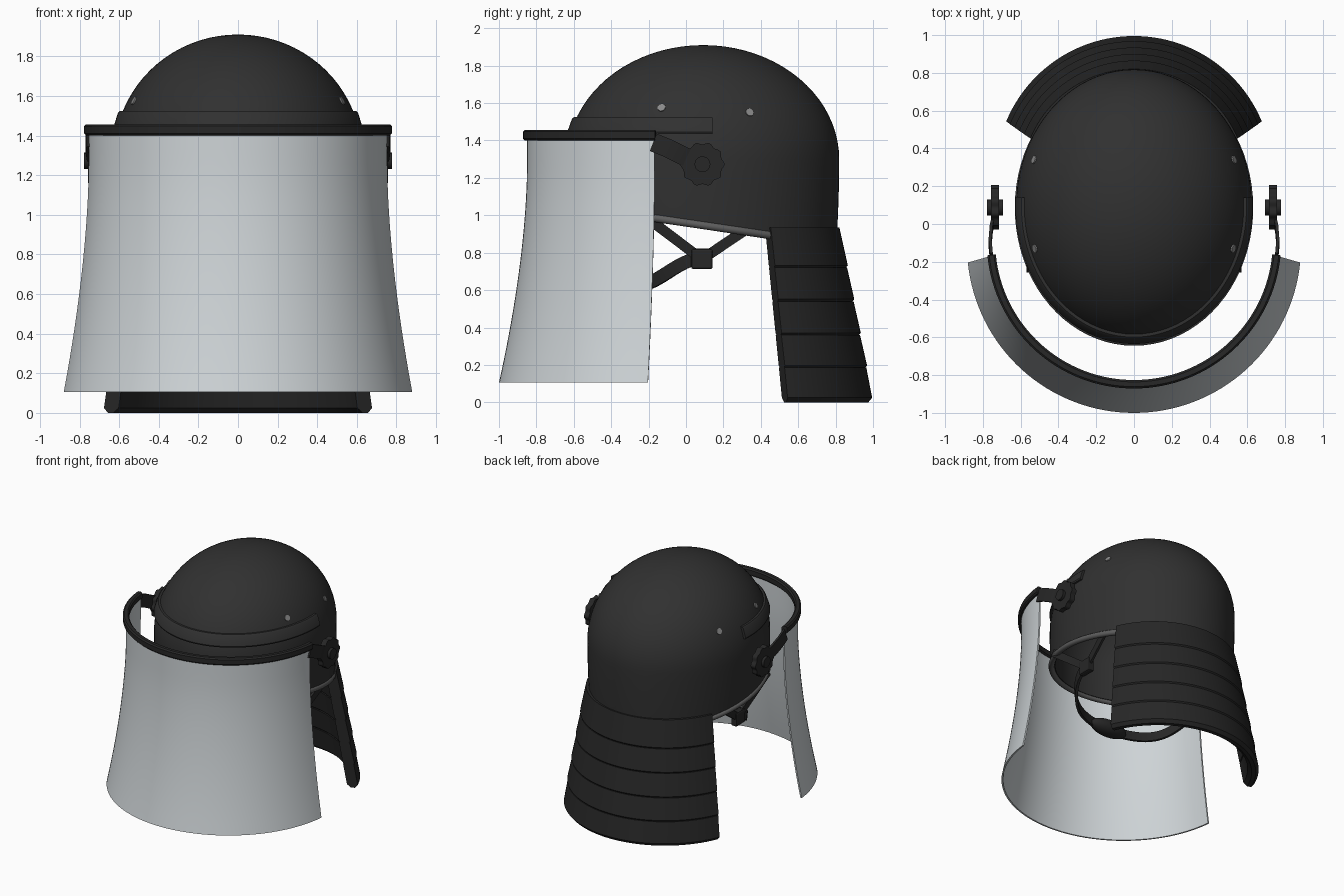
import bpy, bmesh
from math import sin, cos, pi, radians, sqrt
from mathutils import Vector

cube = bpy.data.objects.get("Cube")
if cube:
    bpy.data.objects.remove(cube, do_unlink=True)


def material(name, rgb):
    m = bpy.data.materials.new(name)
    m.use_nodes = True
    color = (*rgb, 1)
    m.diffuse_color = color
    m.node_tree.nodes["Principled BSDF"].inputs["Base Color"].default_value = color
    return m


SHELL = material("shell black", (0.03, 0.03, 0.03))
DARK = material("dark rubber", (0.02, 0.02, 0.02))
TRIM = material("trim grey", (0.11, 0.11, 0.11))
STEEL = material("screw grey", (0.25, 0.25, 0.25))
CLEAR = material("visor grey", (0.62, 0.66, 0.68))


def loft(name, rings, mat, loop=False, closed=True, angle=35):
    """Skin a list of equal cross-sections; cap the ends unless looped."""
    bm = bmesh.new()
    rows = [[bm.verts.new(p) for p in ring] for ring in rings]
    n = len(rows[0])
    for i in range(len(rows) if loop else len(rows) - 1):
        a, b = rows[i], rows[(i + 1) % len(rows)]
        for j in range(n if closed else n - 1):
            k = (j + 1) % n
            bm.faces.new((a[j], a[k], b[k], b[j]))
    if not loop:
        bm.faces.new(rows[0])
        bm.faces.new(rows[-1])
    bmesh.ops.remove_doubles(bm, verts=bm.verts, dist=0.0001)
    bmesh.ops.recalc_face_normals(bm, faces=bm.faces)
    mesh = bpy.data.meshes.new(name)
    bm.to_mesh(mesh)
    bm.free()
    mesh.materials.append(mat)
    obj = bpy.data.objects.new(name, mesh)
    bpy.context.collection.objects.link(obj)
    bpy.ops.object.select_all(action="DESELECT")
    obj.select_set(True)
    bpy.context.view_layer.objects.active = obj
    bpy.ops.object.shade_smooth_by_angle(angle=radians(angle))
    return obj


def arc(name, section, span, facing, mat, steps=64):
    """Sweep (radius, centre y, z) section points; facing -1 is front, 1 is back."""
    rings = []
    for i in range(steps + 1):
        t = radians(span) * (2 * i / steps - 1)
        rings.append([(r * sin(t), cy + facing * r * cos(t), z) for r, cy, z in section])
    return loft(name, rings, mat)


def strap(name, pts, width, thick, mat, normal=None):
    """Flat ribbon through points, facing outward from the helmet axis."""
    pts = [Vector(p) for p in pts]
    rings = []
    for i, p in enumerate(pts):
        tan = (pts[min(i + 1, len(pts) - 1)] - pts[max(i - 1, 0)]).normalized()
        n = Vector(normal) if normal else Vector((p.x, p.y - CY, 0)).normalized()
        w = tan.cross(n).normalized() * width / 2
        n = n * thick / 2
        rings.append([p + w + n, p - w + n, p - w - n, p + w - n])
    return loft(name, rings, mat)


def disc(name, centre, axis, depth, mat, radius, count=32):
    """Prism of given outline radius function, centred along axis."""
    axis = Vector(axis).normalized()
    u = axis.cross(Vector((0, 0, 1))).normalized()
    v = axis.cross(u)
    angles = [2 * pi * i / count for i in range(count)]
    outline = [(u * cos(a) + v * sin(a)) * radius(a) for a in angles]
    rings = [[Vector(centre) + axis * d + o for o in outline]
             for d in (-depth / 2, depth / 2)]
    return loft(name, rings, mat)


# Helmet surface: half ellipsoid above the waist, slightly tapering wall below
CY, WAIST, RX, RY, RZ = 0.092, 1.30, 0.625, 0.727, 0.61


def surface(a, z, off=0.0):
    if z > WAIST:
        f = sqrt(max(0, 1 - ((z - WAIST) / (RZ + off)) ** 2))
    else:
        f = 1 - 0.1 * (WAIST - z) ** 2
    return Vector(((RX + off) * f * sin(a), CY - (RY + off) * f * cos(a), z))


def rim_height(a):
    return 0.96 - 0.145 * (CY - RY * cos(a))


def meridian(a, off):
    low = rim_height(a)
    pts = [surface(a, low + (WAIST - low) * i / 6, off) for i in range(6)]
    return pts + [surface(a, WAIST + (RZ + off) * sin(pi / 2 * i / 20), off)
                  for i in range(21)]


turn = [2 * pi * i / 80 for i in range(80)]
loft("helmet_shell", [meridian(a, -0.035)[::-1] + meridian(a, 0) for a in turn],
     SHELL, loop=True, closed=False, angle=50)

# Edge trim tube around the shell opening
rings = []
for a in turn:
    c = surface(a, rim_height(a))
    out = Vector((sin(a), -cos(a), 0))
    rings.append([c + out * (0.022 * cos(b) - 0.008) + Vector((0, 0, 0.022 * sin(b)))
                  for b in [pi / 5 * k for k in range(10)]])
loft("edge_trim", rings, TRIM, loop=True, angle=60)

# Raised brow band wrapping the front half
rings = []
for i in range(61):
    a = radians(94) * (i / 30 - 1)
    rings.append([surface(a, 1.435, -0.01), surface(a, 1.435, 0.014),
                  surface(a, 1.445, 0.02), surface(a, 1.515, 0.02),
                  surface(a, 1.525, 0.014), surface(a, 1.525, -0.01)])
loft("brow_band", rings, SHELL)

# Flared visor
outer = []
for i in range(17):
    z = 0.105 + 1.315 * i / 16
    k = max(0, (1.25 - z) / 1.145) ** 1.7
    r = 0.757 + 0.127 * k
    outer.append((r, r - 0.85 - 0.15 * k, z))
inner = [(r - 0.012, cy, z) for r, cy, z in reversed(outer)]
arc("visor", outer + inner, 84.3, -1, CLEAR)

# Visor top rim with chamfered edges
arc("visor_rim", [(r, -0.091, z) for r, z in
                  ((0.735, 1.41), (0.745, 1.4), (0.77, 1.4), (0.78, 1.41),
                   (0.78, 1.447), (0.77, 1.457), (0.745, 1.457), (0.735, 1.447))],
    84.5, -1, DARK)

# Layered neck guard
levels = (0.935, 0.72, 0.54, 0.36, 0.185, 0)


def guard(z, off):
    k = 1 - z / 0.935
    return (0.594 + 0.142 * k + off, 0.226 + 0.038 * k, z)


for i in range(5):
    top, low = levels[i], levels[i + 1]
    lip = 0.006 if i < 4 else 0
    edge = 0.012 if i < 4 else 0.025
    arc("neck_guard_panel_%d" % (i + 1),
        [guard(top, 0), guard(low + edge, lip), guard(low, lip - edge),
         guard(low, -0.08 + edge), guard(low + edge, -0.08), guard(top, -0.08)],
        67.5, 1, DARK, 48)

# Chin strap loop and cup
loop = []
for i in range(41):
    t = pi / 2 * (i / 20 - 1)
    loop.append((0.52 * sin(t), 0.085 - 0.4 * cos(t), 0.62 + 0.15 * sin(t) ** 6))
strap("chin_strap", loop, 0.07, 0.02, DARK)

bpy.ops.mesh.primitive_uv_sphere_add(segments=24, ring_count=12, location=(0, -0.29, 0.61))
cup = bpy.context.object
cup.name = "chin_cup"
cup.scale = (0.16, 0.07, 0.06)
cup.data.materials.append(DARK)
bpy.ops.object.shade_smooth_by_angle(angle=radians(60))

# Parts repeated on both sides
for s, side in ((1, "left"), (-1, "right")):
    # Side straps meeting at a buckle
    for part, y, z in (("front", -0.24, 1.01), ("back", 0.36, 0.95)):
        strap("%s_strap_%s" % (part, side),
              [(s * 0.56, y, z), (s * 0.52, 0.085, 0.765)], 0.055, 0.018, DARK, (s, 0, 0))
    bpy.ops.mesh.primitive_cube_add(size=1, location=(s * 0.52, 0.085, 0.767))
    buckle = bpy.context.object
    buckle.name = "buckle_" + side
    buckle.dimensions = (0.05, 0.115, 0.11)
    bpy.ops.object.transform_apply(location=False, rotation=False, scale=True)
    buckle.data.materials.append(DARK)
    bevel = buckle.modifiers.new("Bevel", "BEVEL")
    bevel.width = 0.012
    bevel.segments = 2

    # Pivot arm, scalloped knob and hub
    strap("visor_arm_" + side,
          [(s * 0.755, -0.175, 1.39), (s * 0.762, -0.1, 1.36), (s * 0.755, -0.02, 1.32),
           (s * 0.735, 0.06, 1.285)], 0.1, 0.016, DARK, (s, 0, 0))
    disc("pivot_knob_" + side, (s * 0.736, 0.088, 1.273), (1, 0, 0), 0.042, DARK,
         lambda a: 0.112 + 0.006 * cos(10 * a), 80)
    disc("pivot_hub_" + side, (s * 0.736, 0.088, 1.273), (1, 0, 0), 0.085, DARK,
         lambda a: 0.042)

    # Shell screws set flush on the surface
    for part, y, z in (("front", -0.13, 1.575), ("back", 0.34, 1.55)):
        x = s * RX * sqrt(1 - ((y - CY) / RY) ** 2 - ((z - WAIST) / RZ) ** 2)
        normal = (x / RX ** 2, (y - CY) / RY ** 2, (z - WAIST) / RZ ** 2)
        disc("%s_screw_%s" % (part, side), (x, y, z), normal, 0.012, STEEL,
             lambda a: 0.022, 20)
